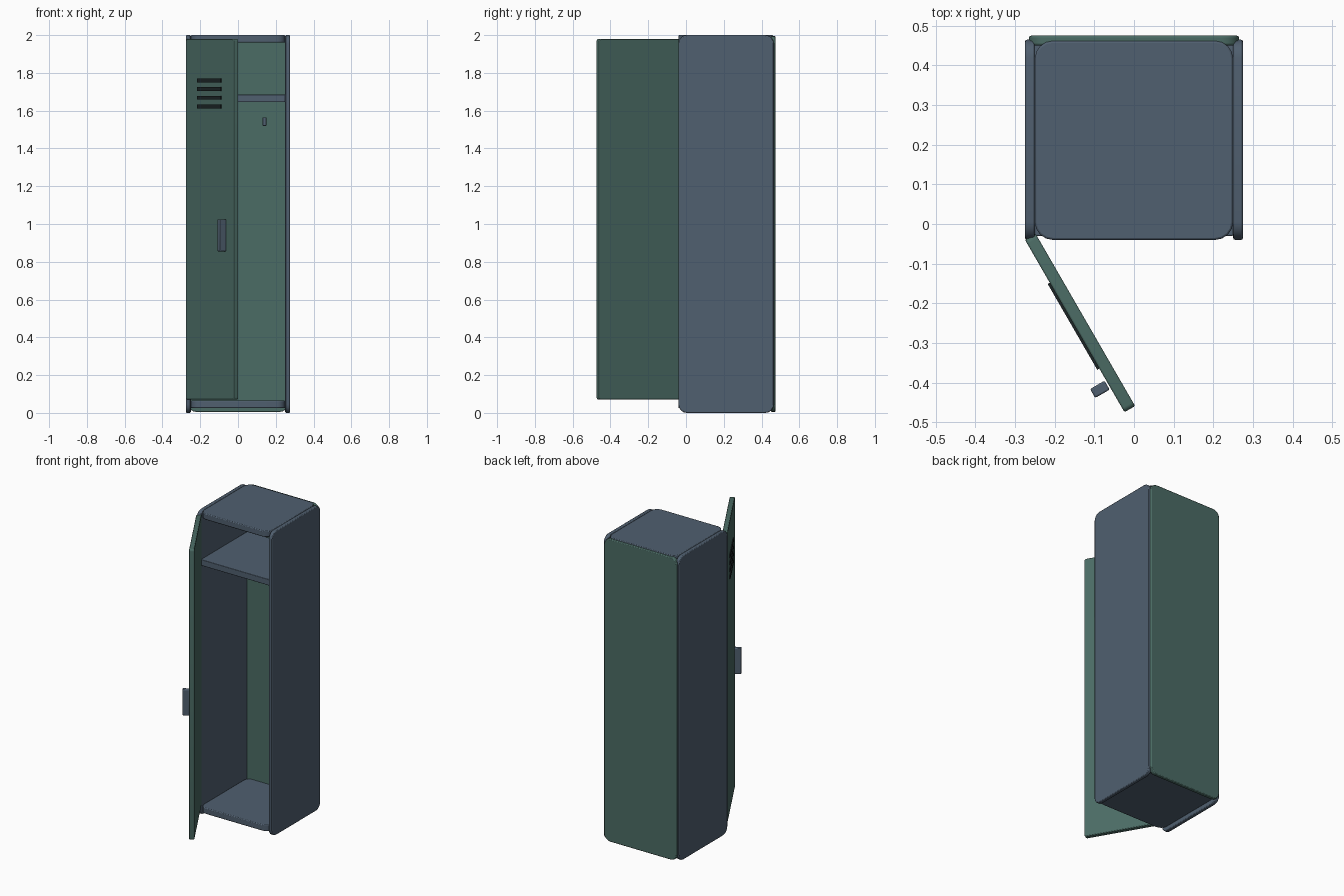
import bpy, bmesh, math
from mathutils import Vector, Matrix

cube = bpy.data.objects.get("Cube")
if cube:
    bpy.data.objects.remove(cube, do_unlink=True)


def material(name, rgb):
    mat = bpy.data.materials.new(name)
    mat.use_nodes = True
    mat.diffuse_color = (*rgb, 1)
    mat.node_tree.nodes["Principled BSDF"].inputs["Base Color"].default_value = (*rgb, 1)
    return mat


BLUE = material("slate blue metal", (0.080, 0.115, 0.160))
GREEN = material("green metal", (0.071, 0.150, 0.130))
DARK = material("dark slots", (0.012, 0.018, 0.019))


def panel(name, low, high, mat, axis=0, radius=0.0, rim=0.0, place=None):
    """Box between two corners; edges along axis are rounded, then the rim is softened."""
    low, high = Vector(low), Vector(high)
    bm = bmesh.new()
    bmesh.ops.create_cube(bm, size=1)
    bmesh.ops.scale(bm, vec=high - low, verts=bm.verts)
    bmesh.ops.translate(bm, vec=(low + high) / 2, verts=bm.verts)
    if radius:
        edges = [e for e in bm.edges
                 if abs((e.verts[0].co - e.verts[1].co).normalized()[axis]) > 0.9]
        bmesh.ops.bevel(bm, geom=edges, offset=radius, segments=4,
                        profile=0.5, affect='EDGES')
    mesh = bpy.data.meshes.new(name)
    bm.to_mesh(mesh)
    bm.free()
    mesh.materials.append(mat)
    obj = bpy.data.objects.new(name, mesh)
    bpy.context.collection.objects.link(obj)
    if place:
        obj.matrix_world = place
    if rim:
        mod = obj.modifiers.new("soft rim", 'BEVEL')
        mod.width = rim
        mod.segments = 2
        mod.limit_method = 'ANGLE'
        mod.angle_limit = math.radians(60)
    return obj


# Cabinet shell
FRONT, REAR = -0.04, 0.465
for side, x in (("right", -0.275), ("left", 0.25)):
    panel(f"{side}_side", (x, FRONT, 0), (x + 0.025, REAR, 2), BLUE, 0, 0.045, 0.005)
panel("back_panel", (-0.265, 0.45, 0.005), (0.265, 0.475, 1.995), GREEN, 1, 0.045, 0.005)
panel("top_panel", (-0.25, FRONT, 1.96), (0.25, 0.462, 2), BLUE, 2, 0.045, 0.005)
panel("floor_panel", (-0.25, FRONT, 0.025), (0.25, 0.462, 0.065), BLUE, 2, 0.045, 0.005)

# Interior
panel("shelf", (-0.25, -0.03, 1.645), (0.25, 0.455, 1.685), BLUE, rim=0.003)
for side, x in (("right", -0.14), ("left", 0.14)):
    panel(f"{side}_coat_hook", (x - 0.01, 0.41, 1.52), (x + 0.01, 0.455, 1.565), BLUE, rim=0.003)

# Open door: local x runs from hinge to free edge, local -y faces outward
hinge = Matrix.Translation((-0.275, -0.04, 0)) @ Matrix.Rotation(math.radians(-60), 4, 'Z')
panel("door", (0, 0, 0.07), (0.502, 0.031, 1.98), GREEN, 1, 0.012, 0.004, hinge)
for i in range(4):
    z = 1.622 + 0.046 * i
    panel(f"door_vent_{i + 1}", (0.125, -0.006, z - 0.01), (0.375, 0.002, z + 0.01),
          DARK, place=hinge)
panel("door_handle", (0.408, -0.046, 0.855), (0.434, -0.004, 1.025), BLUE, rim=0.004, place=hinge)

# Smooth the rounded corners, keep the hard edges
bpy.ops.object.select_all(action='DESELECT')
for obj in bpy.context.collection.objects:
    if obj.type == 'MESH':
        obj.select_set(True)
        bpy.context.view_layer.objects.active = obj
bpy.ops.object.shade_smooth_by_angle(angle=math.radians(30))
